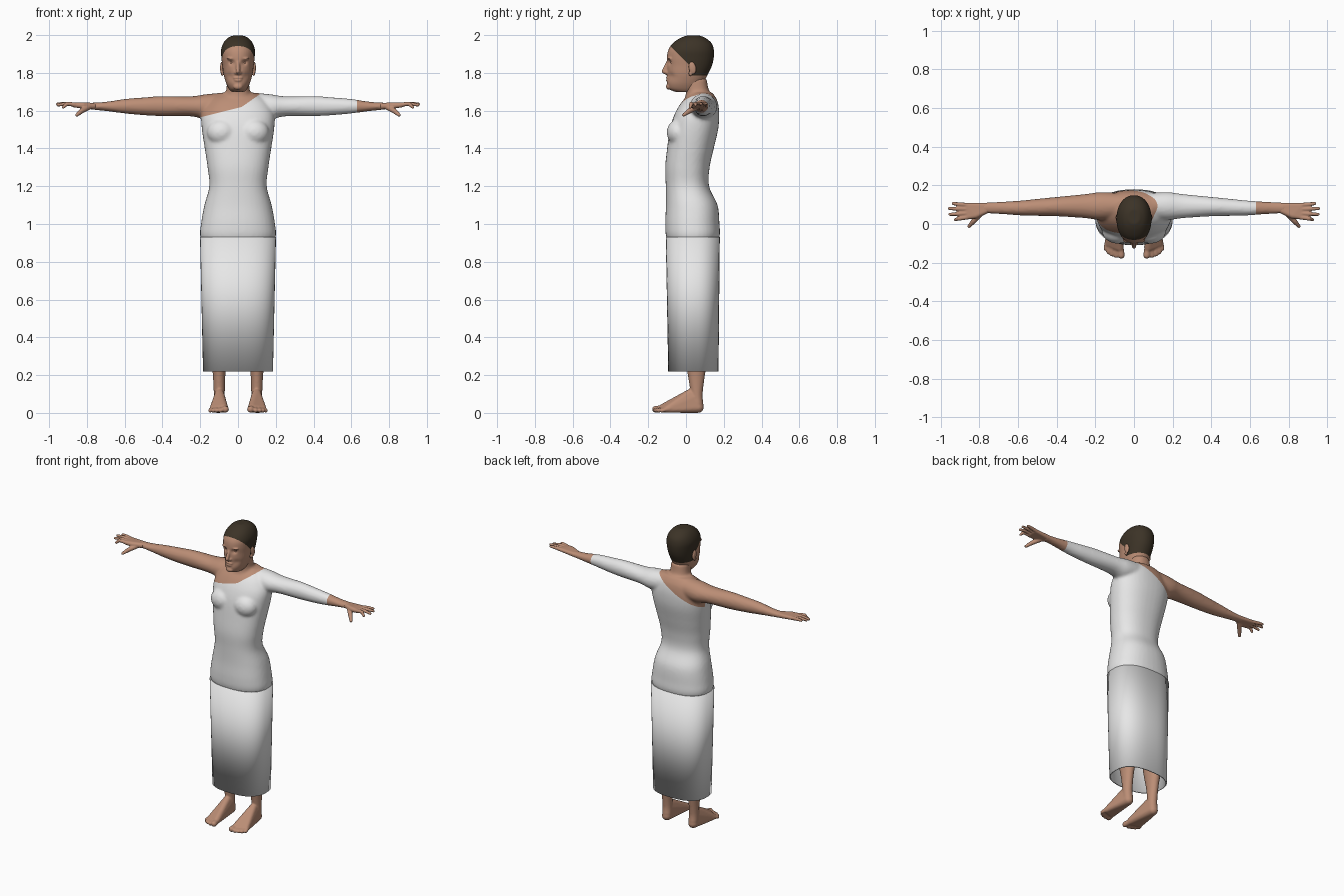
import bpy, bmesh, math
from mathutils import Vector, Matrix

if "Cube" in bpy.data.objects:
    bpy.data.objects.remove(bpy.data.objects["Cube"])


def material(name, rgb):
    m = bpy.data.materials.new(name)
    m.use_nodes = True
    m.diffuse_color = (*rgb, 1)
    bsdf = next(n for n in m.node_tree.nodes if n.type == 'BSDF_PRINCIPLED')
    bsdf.inputs["Base Color"].default_value = (*rgb, 1)
    return m


SKIN = material("skin", (0.5, 0.27, 0.18))
CLOTH = material("white cloth", (0.8, 0.8, 0.8))
HAIR = material("dark brown hair", (0.045, 0.033, 0.02))


def spline(rows, steps):
    """Catmull-Rom through the rows."""
    out = []
    for i in range(len(rows) - 1):
        quad = [Vector(rows[max(0, min(len(rows) - 1, i + k))]) for k in (-1, 0, 1, 2)]
        a, b, c, d = quad
        for s in range(steps):
            t = s / steps
            out.append(b + (c - a) * t / 2 + (a * 2 - b * 5 + c * 4 - d) * t * t / 2
                       + (b * 3 - a - c * 3 + d) * t ** 3 / 2)
    return out + [Vector(rows[-1])]


def loft(bm, rows, place, steps=5, sides=40, power=2.3, caps=True):
    """Rounded sections; each row is position, low u, high u, low v, high v."""
    rings = []
    for s, u0, u1, v0, v1 in spline(rows, steps):
        ring = []
        for k in range(sides):
            a = math.tau * k / sides
            c, n = math.cos(a), math.sin(a)
            u = math.copysign(abs(c) ** (2 / power), c)
            v = math.copysign(abs(n) ** (2 / power), n)
            ring.append(bm.verts.new(place(s, (u0 + u1 + u * (u1 - u0)) / 2,
                                           (v0 + v1 + v * (v1 - v0)) / 2)))
        rings.append(ring)
    for r, q in zip(rings, rings[1:]):
        for k in range(sides):
            j = (k + 1) % sides
            bm.faces.new((r[k], r[j], q[j], q[k]))
    if caps:
        bm.faces.new(rings[0])
        bm.faces.new(rings[-1])


def upright(bm, rows, **kw):
    """Vertical loft; each row is height, front, back, half width."""
    loft(bm, [(z, -w, w, f, b) for z, f, b, w in rows],
         lambda s, u, v: (u, v, s), **kw)


def ellipsoid(bm, at, radii, tilt=0):
    bmesh.ops.create_uvsphere(bm, u_segments=20, v_segments=14, radius=1,
                              matrix=Matrix.Translation(at) @ Matrix.Rotation(tilt, 4, 'X')
                              @ Matrix.Diagonal((*radii, 1)))


def ball_points():
    """Points of a unit ball."""
    bm = bmesh.new()
    bmesh.ops.create_icosphere(bm, subdivisions=3, radius=1)
    points = [v.co.copy() for v in bm.verts]
    bm.free()
    return points


BALL = ball_points()


def hull(bm, *balls):
    """Skin stretched over balls given as x, y, z, radius."""
    verts = [bm.verts.new(Vector((x, y, z)) + p * r) for x, y, z, r in balls for p in BALL]
    bmesh.ops.convex_hull(bm, input=verts)
    loose = [v for v in verts if v.is_valid and not v.link_faces]
    bmesh.ops.delete(bm, geom=loose, context='VERTS')


def finish(name, bm, mats, voxel=0, smooth=2):
    """Make the object, fusing overlapping parts when a voxel size is given."""
    bmesh.ops.recalc_face_normals(bm, faces=bm.faces)
    mesh = bpy.data.meshes.new(name)
    bm.to_mesh(mesh)
    bm.free()
    ob = bpy.data.objects.new(name, mesh)
    bpy.context.collection.objects.link(ob)
    if voxel:
        fuse = ob.modifiers.new("fuse", 'REMESH')
        fuse.mode, fuse.voxel_size = 'VOXEL', voxel
        soft = ob.modifiers.new("soften", 'SMOOTH')
        soft.factor, soft.iterations = 0.5, smooth
        deps = bpy.context.evaluated_depsgraph_get()
        mesh = bpy.data.meshes.new_from_object(ob.evaluated_get(deps))
        ob.modifiers.clear()
        ob.data = mesh
        mesh.name = name
    mesh.materials.clear()
    for m in mats:
        mesh.materials.append(m)
    for p in mesh.polygons:
        p.use_smooth, p.material_index = True, 0
    return ob


def paint(ob, planes, rule):
    """Cut along planes so colour borders are clean, then colour by rule."""
    bm = bmesh.new()
    bm.from_mesh(ob.data)
    for co, no in planes:
        bmesh.ops.bisect_plane(bm, geom=bm.verts[:] + bm.edges[:] + bm.faces[:],
                               dist=1e-5, plane_co=co, plane_no=no)
    for f in bm.faces:
        f.material_index = int(rule(*f.calc_center_median()))
    bm.to_mesh(ob.data)
    bm.free()


# Torso, neck and arms fused into one body
bm = bmesh.new()
upright(bm, [(.86, -.07, .14, .16), (.93, -.104, .177, .199), (1.0, -.11, .177, .196),
             (1.1, -.106, .167, .178), (1.2, -.107, .122, .152), (1.3, -.11, .125, .161),
             (1.4, -.1, .147, .176), (1.5, -.086, .17, .191), (1.57, -.065, .176, .194),
             (1.62, -.04, .173, .175), (1.66, -.01, .163, .145), (1.695, .03, .14, .09)])
upright(bm, [(1.6, -.03, .15, .1), (1.67, -.005, .14, .075),
             (1.71, -.002, .12, .062), (1.77, -.02, .11, .058)])
for side in (-1, 1):
    loft(bm, [(.08, .03, .16, 1.56, 1.695), (.17, .02, .165, 1.555, 1.687),
              (.25, .03, .155, 1.57, 1.676), (.4, .04, .14, 1.571, 1.677),
              (.5, .042, .13, 1.576, 1.67), (.6, .045, .12, 1.585, 1.662),
              (.7, .052, .115, 1.598, 1.647), (.79, .055, .11, 1.607, 1.642)],
         lambda s, u, v: (side * s, u, v), power=2)
    ellipsoid(bm, (side * .085, -.04, 1.485), (.08, .062, .07))
body = finish("robe_body_and_arms", bm, [CLOTH, SKIN], voxel=.009, smooth=5)


def neckline(x, y):
    if y > .07:
        return 1.69 + (x - .12) * .55
    return 1.62 + (x - .02) * (.7 if x > .02 else .25)


paint(body, [((.12, 0, 1.69), (-.55, 0, 1)), ((.02, 0, 1.62), (-.7, 0, 1)),
             ((.02, 0, 1.62), (-.25, 0, 1)), ((0, .07, 0), (0, 1, 0)),
             ((.02, 0, 0), (1, 0, 0)), ((.63, 0, 0), (1, 0, 0))],
      lambda x, y, z: x > .63 or z > neckline(x, y))

# Straight hollow skirt
bm = bmesh.new()
upright(bm, [(.22, -.094, .172, .185), (.93, -.107, .179, .201)],
        steps=1, sides=48, power=2.5, caps=False)
skirt = finish("robe_skirt", bm, [CLOTH])
wall = skirt.modifiers.new("cloth thickness", 'SOLIDIFY')
wall.thickness, wall.offset = .008, -1

# Head with face features
bm = bmesh.new()
upright(bm, [(1.7, -.06, .05, .035), (1.715, -.09, .075, .048), (1.74, -.1, .09, .061),
             (1.77, -.098, .105, .071), (1.8, -.1, .12, .078), (1.84, -.099, .138, .083),
             (1.88, -.101, .147, .088), (1.92, -.094, .148, .09), (1.955, -.072, .137, .079),
             (1.982, -.035, .108, .058), (1.997, .0, .075, .03)], power=2.15)
hull(bm, (0, -.093, 1.862, .009), (0, -.118, 1.808, .011), (0, -.092, 1.795, .011))
hull(bm, (-.012, -.1, 1.801, .009), (.012, -.1, 1.801, .009))
ellipsoid(bm, (0, -.094, 1.774), (.026, .013, .006))
ellipsoid(bm, (0, -.094, 1.761), (.022, .013, .007))
ellipsoid(bm, (0, -.092, 1.727), (.025, .014, .016))
for side in (-1, 1):
    ellipsoid(bm, (side * .034, -.083, 1.875), (.026, .016, .007))
head = finish("head", bm, [SKIN, HAIR], voxel=.0045, smooth=3)

# Hollow the eye sockets, cheeks and mouth line
dents = [(.034, 1.855, .013, .013), (.045, 1.785, .018, .006), (0, 1.767, .004, .004)]
for v in head.data.vertices:
    if v.co.y < -.02:
        for x, z, r, depth in dents:
            d = ((abs(v.co.x) - x) ** 2 + (v.co.z - z) ** 2) / r ** 2
            v.co.y += depth * math.exp(-d)
paint(head, [((0, 0, 1.86), (0, 1, 1)), ((0, .015, 0), (0, 1, 0)), ((0, 0, 1.785), (0, 0, 1))],
      lambda x, y, z: z > 1.785 and (z + y > 1.86 or y > .015))

for side, label in ((-1, "right"), (1, "left")):
    # Eyelid and ear
    bm = bmesh.new()
    ellipsoid(bm, (side * .034, -.068, 1.855), (.015, .013, .009))
    finish(label + "_eyelid", bm, [SKIN])
    bm = bmesh.new()
    ellipsoid(bm, (side * .086, .034, 1.826), (.009, .02, .034), .2)
    ellipsoid(bm, (side * .083, .024, 1.797), (.008, .011, .014))
    finish(label + "_ear", bm, [SKIN], voxel=.004)

    # Hand: palm, four fingers and thumb
    bm = bmesh.new()
    hull(bm, *[(side * x, y, z, r) for x, y, z, r in (
        (.765, .07, 1.624, .017), (.765, .094, 1.624, .016), (.82, .045, 1.627, .017),
        (.87, .035, 1.63, .012), (.87, .098, 1.632, .011))])
    for y0, y1, tip, z in ((.034, .022, .925, 1.618), (.055, .05, .953, 1.63),
                           (.077, .08, .956, 1.636), (.098, .106, .936, 1.638)):
        hull(bm, (side * .865, y0, 1.632, .0115), (side * .905, (y0 + y1) / 2, 1.637, .0105))
        hull(bm, (side * .905, (y0 + y1) / 2, 1.637, .0105), (side * tip, y1, z, .008))
    hull(bm, (side * .79, .058, 1.62, .015), (side * .83, .015, 1.597, .0135))
    hull(bm, (side * .83, .015, 1.597, .0135), (side * .853, -.012, 1.577, .009))
    finish(label + "_hand", bm, [SKIN], voxel=.004)

    # Leg and foot with toes
    bm = bmesh.new()
    loft(bm, [(.05, .068, .128, .03, .092), (.1, .07, .128, .025, .088),
              (.2, .067, .133, .01, .1), (.33, .055, .145, -.015, .12),
              (.5, .05, .15, -.03, .09), (.88, .02, .175, -.06, .13)],
         lambda s, u, v: (side * u, v, s), power=2)
    hull(bm, *[(side * x, y, z, r) for x, y, z, r in (
        (.098, .064, .03, .03), (.097, .055, .085, .028), (.098, .02, .1, .025),
        (.09, -.05, .055, .025), (.075, -.12, .026, .023), (.132, -.1, .02, .019),
        (.12, -.02, .022, .02))])
    for x, y, r in ((.066, -.162, .018), (.093, -.163, .0125), (.114, -.156, .012),
                    (.132, -.145, .0115), (.147, -.128, .011)):
        hull(bm, (side * (x * .8 + .02), y + .05, .024, r), (side * x, y, r + .001, r))
    finish(label + "_leg_and_foot", bm, [SKIN], voxel=.0055)
